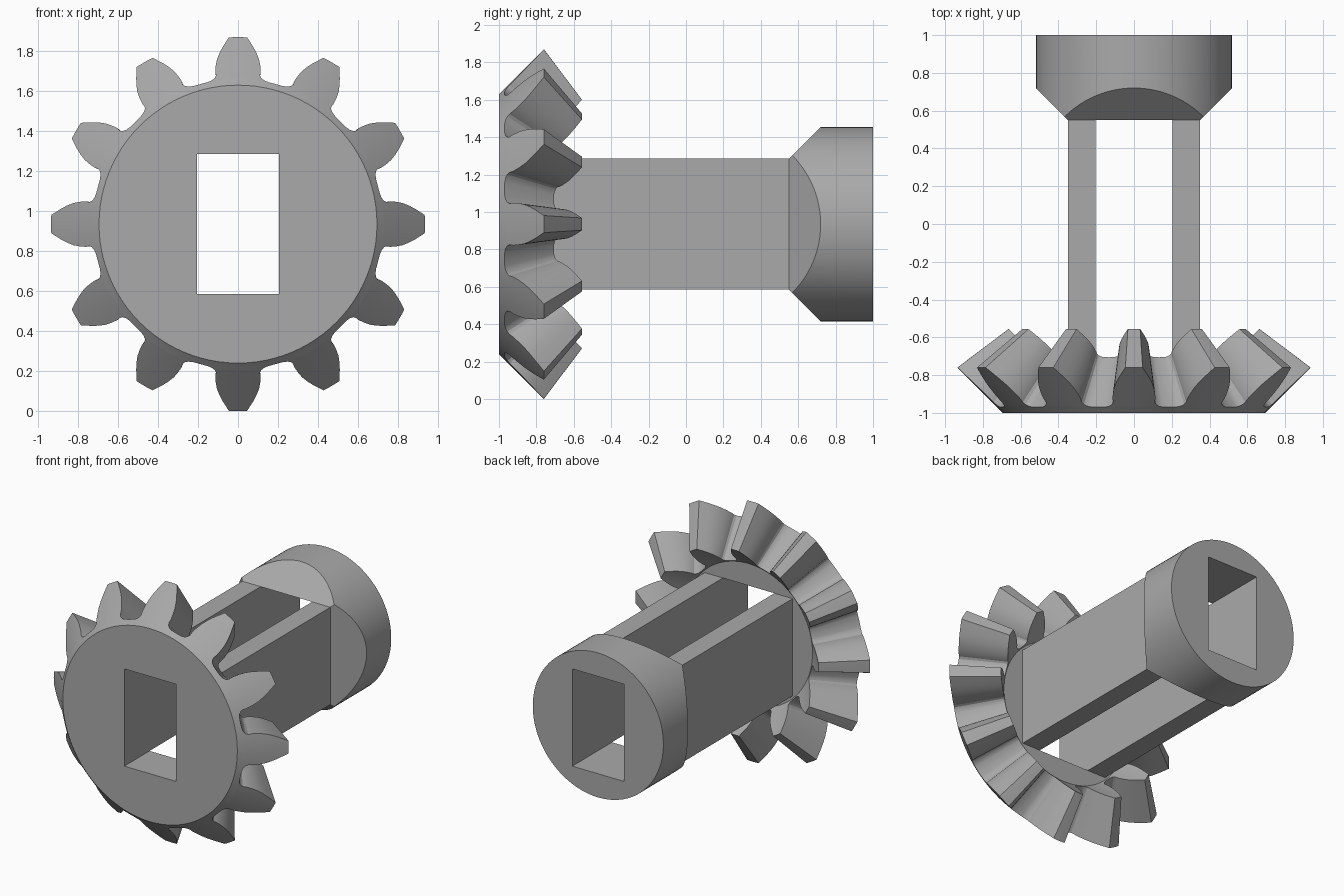
import bpy, bmesh, math
from mathutils import Vector

cube = bpy.data.objects.get("Cube")
if cube:
    bpy.data.objects.remove(cube, do_unlink=True)

CZ = 0.935                      # height of the shaft axis
HOLE_X, HALF = 0.205, 0.35      # slot half width, half height of the square shaft
TEETH, COLS = 12, 8
APEX, SHRINK = -0.055, 0.711    # tip of the pitch cone, small end / large end

grey = bpy.data.materials.new("plain_grey")
grey.use_nodes = True
colour = (0.4, 0.4, 0.4, 1)
grey.diffuse_color = colour
grey.node_tree.nodes["Principled BSDF"].inputs["Base Color"].default_value = colour


def make_object(name, bm):
    bmesh.ops.remove_doubles(bm, verts=bm.verts, dist=0.0005)
    bmesh.ops.recalc_face_normals(bm, faces=bm.faces)
    mesh = bpy.data.meshes.new(name)
    bm.to_mesh(mesh)
    bm.free()
    mesh.materials.append(grey)
    obj = bpy.data.objects.new(name, mesh)
    bpy.context.collection.objects.link(obj)
    return obj


def box(name, x0, x1, y0, y1, z0, z1):
    bm = bmesh.new()
    bmesh.ops.create_cube(bm, size=1)
    for v in bm.verts:
        v.co = Vector(((x0 + x1) / 2 + v.co.x * (x1 - x0),
                       (y0 + y1) / 2 + v.co.y * (y1 - y0),
                       (z0 + z1) / 2 + v.co.z * (z1 - z0)))
    return make_object(name, bm)


def apply_boolean(obj, cutter, operation):
    mod = obj.modifiers.new("cut", "BOOLEAN")
    mod.object, mod.operation, mod.solver = cutter, operation, "EXACT"
    bpy.context.view_layer.objects.active = obj
    bpy.ops.object.modifier_apply(modifier=mod.name)
    bpy.data.objects.remove(cutter, do_unlink=True)


def cut_slot(obj):
    apply_boolean(obj, box("slot_cutter", -HOLE_X, HOLE_X, -2, 2, CZ - HALF, CZ + HALF),
                  "DIFFERENCE")


def smooth(obj, degrees):
    bpy.ops.object.select_all(action="DESELECT")
    obj.select_set(True)
    bpy.context.view_layer.objects.active = obj
    bpy.ops.object.shade_smooth_by_angle(angle=math.radians(degrees))


# Bevel gear: tooth outline as (radius, half angle in degrees) on the front cone
OUTLINE = [(0.725, 15), (0.726, 12), (0.731, 10.2), (0.74, 9), (0.752, 8.4), (0.77, 8.5),
           (0.80, 8), (0.83, 7.3), (0.86, 6.2), (0.89, 4.9), (0.935, 2.8)]


def cone_row(bm, radius, half, centre, scale):
    row = []
    for i in range(COLS + 1):
        a = centre + math.radians(half) * (2 * i / COLS - 1)
        y = APEX + (radius - 1.695 - APEX) * scale
        r = radius * scale
        row.append(bm.verts.new((r * math.sin(a), y, CZ + r * math.cos(a))))
    return row


def strip(bm, a, b):
    for i in range(len(a) - 1):
        bm.faces.new((a[i], a[i + 1], b[i + 1], b[i]))


bm = bmesh.new()
rims = ([], [])
for k in range(TEETH):
    centre = math.tau * k / TEETH
    ends = []
    for side, (inner, scale) in enumerate(((0.695, 1), (0.715, SHRINK))):
        rows = [cone_row(bm, r, h, centre, scale) for r, h in [(inner, 15)] + OUTLINE]
        for a, b in zip(rows, rows[1:]):
            strip(bm, a, b)
        rims[side].extend(rows[0][:-1])
        ends.append(rows)
    front, back = ends
    for col in (0, -1):         # flanks and root fillets
        strip(bm, [r[col] for r in front[1:]], [r[col] for r in back[1:]])
    strip(bm, front[-1], back[-1])
for rim in rims:
    bm.faces.new(rim)
gear = make_object("bevel_gear", bm)
cut_slot(gear)
smooth(gear, 24)

# Two flat struts joining gear and collar
for side, name in ((-1, "right_strut"), (1, "left_strut")):
    x0, x1 = sorted((side * HOLE_X, side * HALF))
    box(name, x0, x1, -0.72, 0.56, CZ - HALF, CZ + HALF)

# Collar: cylinder trimmed by a square frustum
bm = bmesh.new()
bmesh.ops.create_cone(bm, cap_ends=True, segments=96, radius1=0.52, radius2=0.52, depth=0.45)
for v in bm.verts:
    v.co = Vector((v.co.x, 0.775 + v.co.z, CZ + v.co.y))
collar = make_object("collar", bm)
bm = bmesh.new()
bmesh.ops.create_cube(bm, size=2)
for v in bm.verts:
    half, y = (HALF, 0.55) if v.co.y < 0 else (HALF + 0.55, 1.1)
    v.co = Vector((v.co.x * half, y, CZ + v.co.z * half))
apply_boolean(collar, make_object("frustum_cutter", bm), "INTERSECT")
cut_slot(collar)
smooth(collar, 20)
